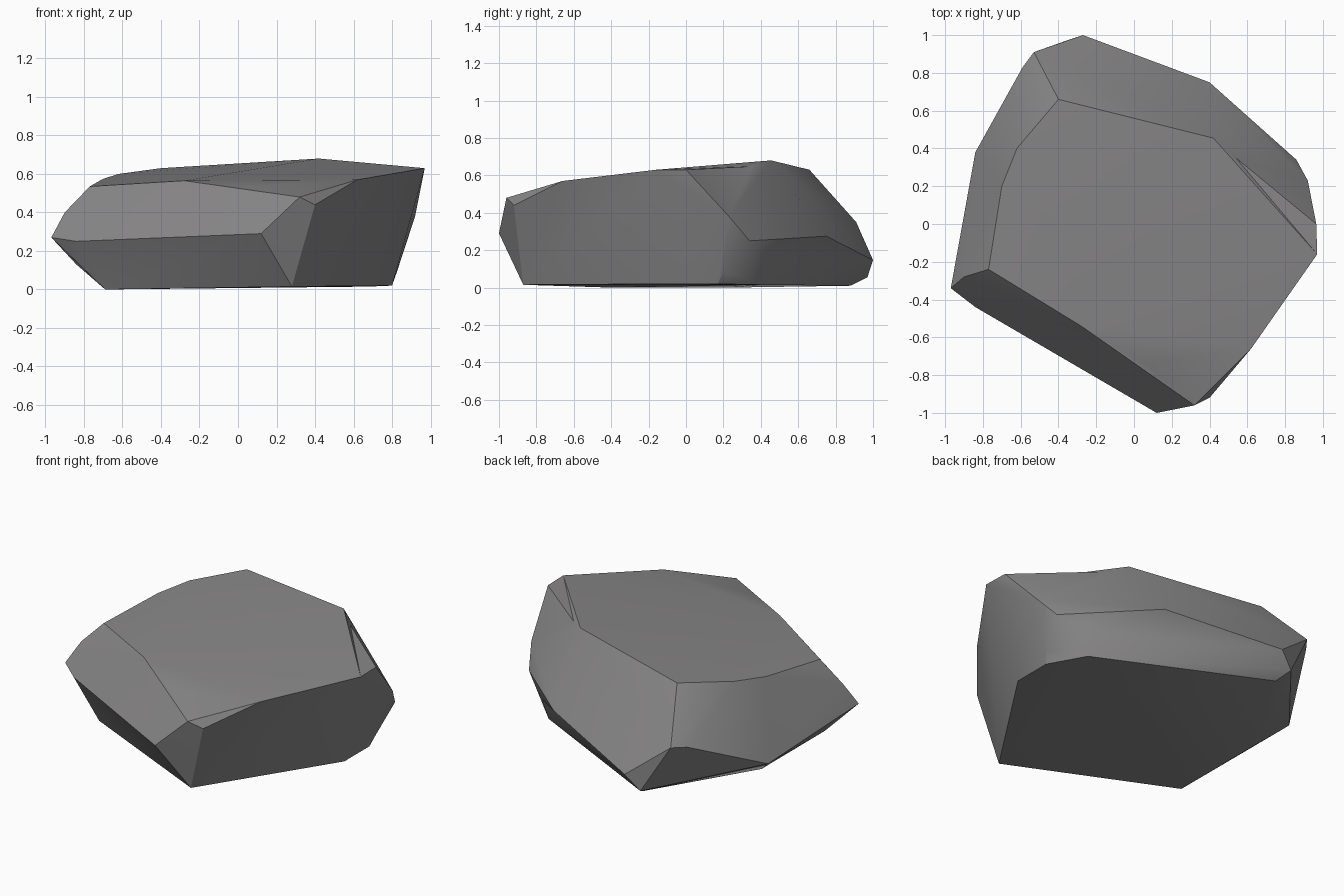
import bpy, bmesh, math
from mathutils import Vector

if "Cube" in bpy.data.objects:
    bpy.data.objects.remove(bpy.data.objects["Cube"])

# Corner rings of the chipped boulder
BASE = [(-.69, -.40, 0), (.28, -.87, .015), (.80, -.08, .02), (.80, .17, .02),
        (.68, .40, .015), (-.32, .88, .01), (-.69, .23, 0)]
MIDDLE = [(-.97, -.34, .27), (-.84, -.44, .25), (.12, -1.0, .29), (.40, -.92, .44),
          (.92, .23, .38), (.86, .34, .25), (.40, .75, .275), (-.27, 1.0, .147),
          (-.36, .97, .055), (-.53, .91, .35), (-.59, .83, .34), (-.84, .38, .13),
          (-.90, -.28, .40)]
TOP = [(-.77, -.24, .535), (-.70, .20, .575), (-.62, .40, .60), (-.40, .66, .63),
       (.42, .455, .68), (.965, 0, .63), (.97, -.16, .63), (.62, -.66, .57),
       (.32, -.96, .48), (.05, -.74, .53), (-.28, -.54, .565)]

# Solid body
bm = bmesh.new()
for p in BASE + MIDDLE + TOP:
    bm.verts.new(p)
hull = bmesh.ops.convex_hull(bm, input=bm.verts[:])
loose = [v for v in bm.verts if not v.link_faces]
bmesh.ops.delete(bm, geom=loose, context='VERTS')


def dent(a, b, target):
    """Split the edge between two corners and press the new corner to target."""
    ends = [min(bm.verts, key=lambda v: (v.co - Vector(p)).length) for p in (a, b)]
    edge = bm.edges.get(ends)
    if edge:
        _, v = bmesh.utils.edge_split(edge, ends[0], 0.5)
        for f in list(v.link_faces):
            far = [w for w in f.verts if w not in ends and w is not v]
            if far:
                bmesh.utils.face_split(f, v, far[0])
        v.co = target


# Chips in the back right ridge and the lower right flank
dent(TOP[4], TOP[5], (.54, .35, .648))
dent(MIDDLE[6], BASE[4], (.69, .45, .155))
dent(MIDDLE[5], BASE[3], (.825, .20, .09))
bmesh.ops.recalc_face_normals(bm, faces=bm.faces[:])

mesh = bpy.data.meshes.new("boulder")
bm.to_mesh(mesh)
bm.free()
boulder = bpy.data.objects.new("boulder", mesh)
bpy.context.collection.objects.link(boulder)

# Stone colour
stone = bpy.data.materials.new("grey stone")
stone.diffuse_color = (.25, .244, .244, 1)
stone.use_nodes = True
stone.node_tree.nodes["Principled BSDF"].inputs["Base Color"].default_value = stone.diffuse_color
mesh.materials.append(stone)

# Soft shading on shallow bends, sharp main edges
bpy.context.view_layer.objects.active = boulder
boulder.select_set(True)
bpy.ops.object.shade_smooth_by_angle(angle=math.radians(30))
